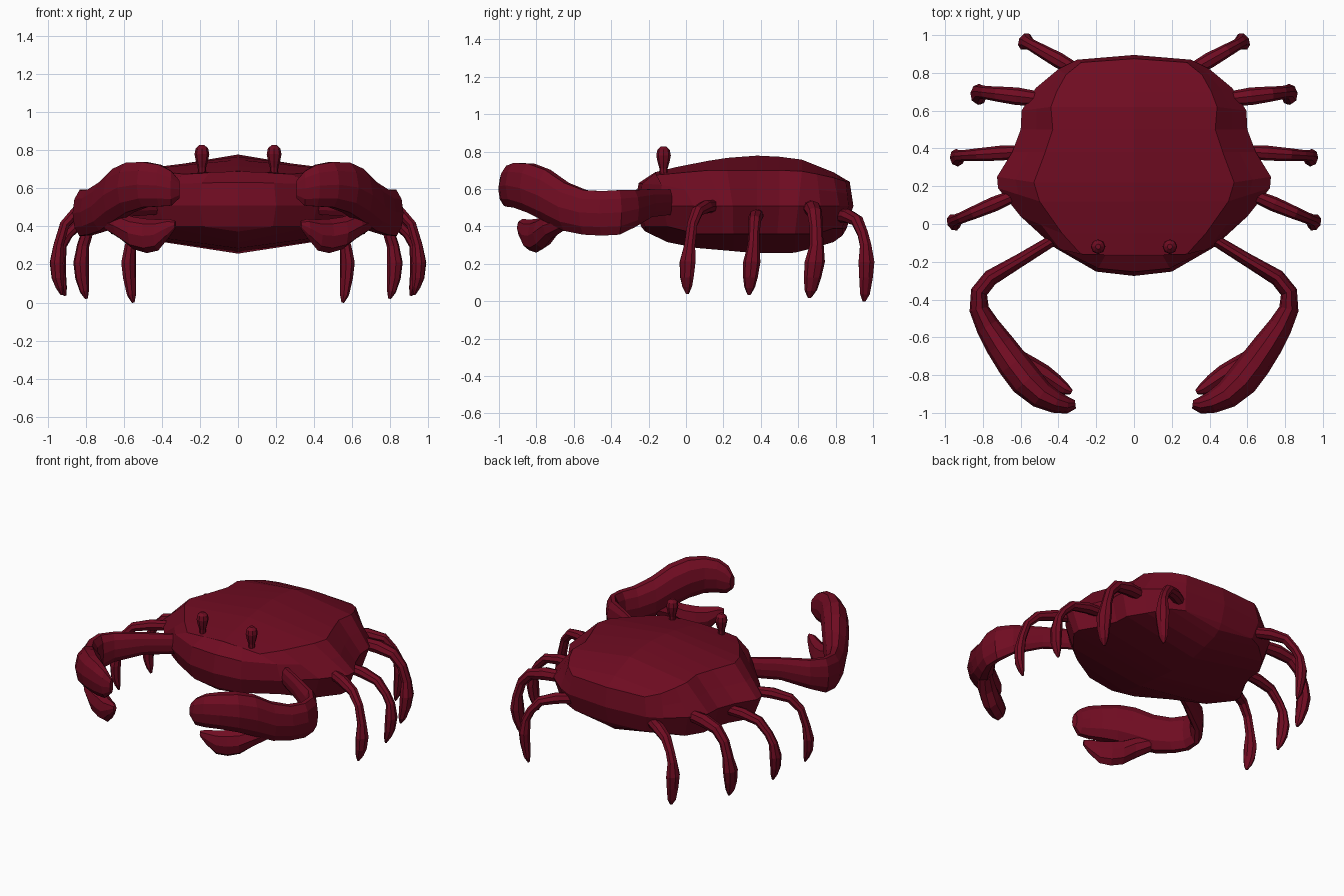
import bpy, bmesh, math
from mathutils import Vector

if "Cube" in bpy.data.objects:
    bpy.data.objects.remove(bpy.data.objects["Cube"])

shell_red = bpy.data.materials.new("shell_red")
shell_red.diffuse_color = (0.16, 0.0035, 0.0155, 1)
shell_red.use_nodes = True
shell_red.node_tree.nodes["Principled BSDF"].inputs["Base Color"].default_value = shell_red.diffuse_color


def finish(name, bm):
    """Turn a right-hand half or limb into a mirrored object."""
    bmesh.ops.remove_doubles(bm, verts=bm.verts, dist=0.002)
    bmesh.ops.recalc_face_normals(bm, faces=bm.faces)
    mesh = bpy.data.meshes.new(name)
    bm.to_mesh(mesh)
    bm.free()
    mesh.materials.append(shell_red)
    ob = bpy.data.objects.new(name, mesh)
    bpy.context.collection.objects.link(ob)
    mod = ob.modifiers.new("mirror", 'MIRROR')
    mod.use_clip = True
    mod.merge_threshold = 0.002
    return ob


def sweep(name, stations, side=None, sides=8):
    """Elliptical tube through (x, y, z, half_width, half_height) stations."""
    bm = bmesh.new()
    pts = [Vector(s[:3]) for s in stations]
    rings = []
    for i, s in enumerate(stations):
        t = (pts[min(i + 1, len(pts) - 1)] - pts[max(i - 1, 0)]).normalized()
        u = Vector(side).normalized() if side else t.cross(Vector((0, 0, 1))).normalized()
        v = u.cross(t).normalized() if side else Vector((0, 0, 1))
        ring = []
        for k in range(sides):
            a = math.tau * k / sides
            ring.append(bm.verts.new(pts[i] + u * s[3] * math.cos(a) + v * s[4] * math.sin(a)))
        rings.append(ring)
    for r, q in zip(rings, rings[1:]):
        for k in range(sides):
            j = (k + 1) % sides
            bm.faces.new((r[k], r[j], q[j], q[k]))
    bm.faces.new(rings[0])
    bm.faces.new(rings[-1])
    return finish(name, bm)


def interp(table, y):
    """Linear lookup in a list of (y, z)."""
    for (a, p), (b, q) in zip(table, table[1:]):
        if y <= b:
            return p + (q - p) * max(0, (y - a) / (b - a))
    return table[-1][1]


# Shell: widest outline, top crease, and centre ridges above and below
outline = [(0, -.275), (.2, -.252), (.42, -.125), (.6, .04), (.72, .19), (.725, .25),
           (.645, .38), (.6, .5), (.595, .6), (.52, .72), (.40, .82), (.3, .87), (0, .895)]
crease = [(0, -.165, .69), (.15, -.164, .685), (.28, -.16, .675), (.38, -.05, .685),
          (.50, .12, .70), (.53, .22, .70), (.47, .38, .70), (.43, .5, .70),
          (.44, .62, .695), (.41, .70, .68), (.36, .79, .66), (.28, .855, .64), (0, .875, .64)]
ridge = [(-.165, .69), (0, .73), (.2, .765), (.4, .78), (.6, .765), (.7, .725), (.8, .685), (.87, .64)]
keel = [(-.24, .39), (-.17, .335), (0, .29), (.4, .255), (.6, .26), (.8, .32), (.87, .38)]

columns = []
for (x, y), c in zip(outline, crease):
    wide = Vector((x, y, .51))
    top = Vector(c)
    nose = y < 0                                # rounder nose
    mid = wide.lerp(top, .2 if nose else .5)
    mid.z = wide.z + (top.z - wide.z) * (.68 if nose else .5)
    low = Vector((x * .92, .3 + (y - .3) * .94, .40 if nose else .36))
    if y > .75:
        low.z = .39
    columns.append([(0, c[1], interp(ridge, c[1])), top, mid, wide, low,
                    (0, low.y, interp(keel, low.y) if x else low.z)])
bm = bmesh.new()
grid = [[bm.verts.new(p) for p in col] for col in columns]
for a, b in zip(grid, grid[1:]):
    for k in range(5):
        bm.faces.new((a[k], a[k + 1], b[k + 1], b[k]))
finish("shell", bm)

# Walking legs: root (x, y, z), foot (x, y), tip height, thickness, backward sweep of the tip
legs = [((.60, .165, .51), (.955, .015), .04, 1.1, .02),
        ((.55, .385, .46), (.94, .36), .035, 1.1, .025),
        ((.48, .66, .50), (.825, .70), .02, 1.3, .035),
        ((.28, .80, .46), (.575, .965), .0, 1.15, .0)]
for n, (root, foot, tip, fat, back) in enumerate(legs, 1):
    dx, dy = foot[0] - root[0], foot[1] - root[1]
    stations = []
    for f, z, w, h in [(0, root[2], .028, .03), (.4, root[2] - .005, .036, .033),
                       (.7, root[2] - .03, .031, .028), (.88, root[2] - .1, .027, .024),
                       (.97, .30, .029, .025), (1.0, .21, .042, .032),
                       (.985, .13, .036, .028), (.95, tip + .04, .026, .019),
                       (.92, tip, .008, .006)]:
        drop = back * max(0, (.3 - z) / .27)
        stations.append((root[0] + dx * f, root[1] + dy * f - drop, z, w * fat, h * fat))
    sweep(f"walking_leg_{n}", stations, side=(-dy, dx, 0))

# Claw arm with its upper finger
sweep("claw_arm", [
    (.42, -.08, .53, .03, .07), (.60, -.19, .525, .035, .078), (.76, -.285, .495, .043, .105),
    (.82, -.36, .475, .045, .125), (.82, -.45, .47, .052, .125), (.775, -.54, .475, .064, .125),
    (.71, -.64, .505, .078, .135), (.64, -.74, .565, .086, .145), (.57, -.83, .605, .088, .138),
    (.49, -.905, .62, .074, .125), (.41, -.945, .615, .058, .115),
    (.35, -.96, .60, .044, .095), (.31, -.955, .595, .022, .05)], sides=10)

# Lower pincer finger
sweep("pincer", [
    (.69, -.65, .43, .045, .05), (.62, -.72, .405, .058, .07), (.55, -.765, .365, .062, .085),
    (.48, -.80, .35, .056, .09), (.42, -.84, .355, .048, .082), (.365, -.875, .39, .033, .05),
    (.33, -.89, .41, .012, .02)])

# Eye on a short stalk
sweep("eye_stalk", [(.19, -.12, z, r, r) for z, r in [
    (.66, .02), (.71, .022), (.745, .032), (.78, .039), (.81, .033), (.828, .014)]],
    side=(1, 0, 0))
